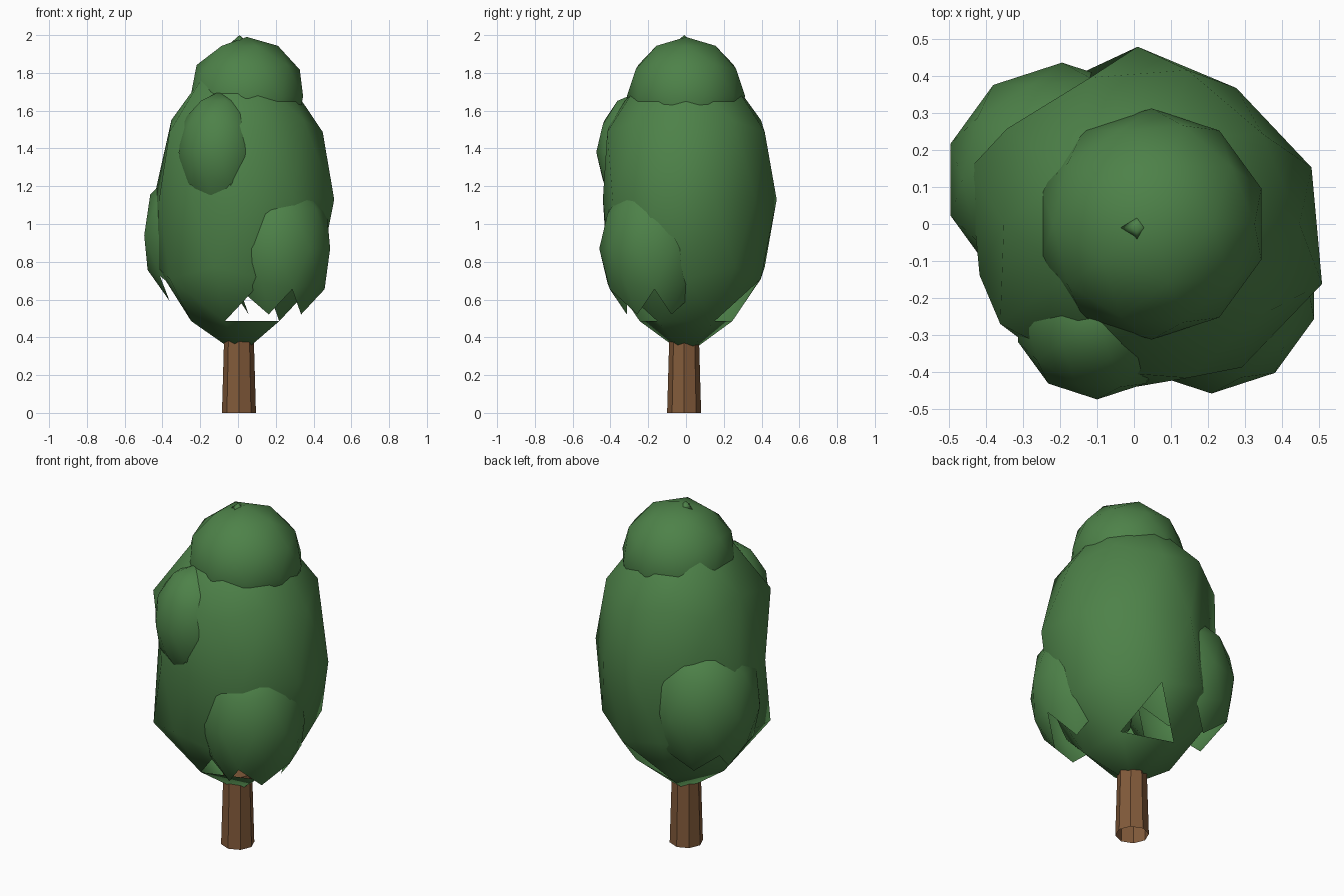
import bpy, bmesh, math
from mathutils import Vector

if "Cube" in bpy.data.objects:
    bpy.data.objects.remove(bpy.data.objects["Cube"])


def material(name, rgb):
    m = bpy.data.materials.new(name)
    m.diffuse_color = (*rgb, 1)
    m.use_nodes = True
    m.node_tree.nodes["Principled BSDF"].inputs["Base Color"].default_value = m.diffuse_color
    return m


LEAF = material("leaf green", (0.075, 0.222, 0.066))
BARK = material("bark brown", (0.225, 0.104, 0.043))


def finish(name, bm, mat, smooth):
    me = bpy.data.meshes.new(name)
    bm.to_mesh(me)
    bm.free()
    me.materials.append(mat)
    for p in me.polygons:
        p.use_smooth = smooth
    ob = bpy.data.objects.new(name, me)
    bpy.context.collection.objects.link(ob)
    return ob


def heading(co):
    return round(math.degrees(math.atan2(co.y, co.x))) % 360


def leaf_ball(name, centre, r, rz, cut=-2.0, gaps=(), reach=None):
    """Low-poly ball. Faces below local height cut are left open, gaps are
    headings of torn panels low down, reach maps headings to equator radii."""
    bm = bmesh.new()
    bmesh.ops.create_icosphere(bm, subdivisions=2, radius=1)
    torn = []
    for f in bm.faces:
        c = f.calc_center_median()
        low_panel = -0.8 < c.z < -0.65
        if c.z < cut or (low_panel and any(abs(heading(c) - g) < 4 for g in gaps)):
            torn.append(f)
    bmesh.ops.delete(bm, geom=torn, context='FACES')
    for v in bm.verts:
        x, y, z = v.co
        k = r
        if reach:
            if abs(z) < 0.05:                       # uneven widest ring
                k = reach.get(heading(v.co), r)
            elif 0.48 < z < 0.6 and x < -0.8:       # flattened upper left
                k = r * 0.87
            elif abs(z) < 0.6 and abs(heading(v.co) - 216) < 4:
                k = r * (1.05 if z > 0 else 1.1)    # fuller front left
            elif 0.8 < z < 0.9:                     # narrower shoulders
                k, z = r * 0.92, z - 0.03
            elif -0.9 < z < -0.8:                   # shallower underside
                z += 0.045
            elif z < -0.95:
                z *= 1.03
        v.co = Vector(centre) + Vector((x * k, y * k, z * rz))
    return finish(name, bm, LEAF, True)


# trunk: tapered, open underneath
bm = bmesh.new()
bmesh.ops.create_cone(bm, segments=8, radius1=0.09, radius2=0.078, depth=0.42, cap_ends=True)
bmesh.ops.delete(bm, geom=[f for f in bm.faces if f.normal.z < -0.9], context='FACES_ONLY')
for v in bm.verts:
    v.co += Vector((0.005, -0.01, 0.21))
finish("trunk", bm, BARK, False)

# main crown, uneven, with two torn panels
leaf_ball("main_crown", (0.01, 0, 1.13), 0.49, 0.8, gaps=(72, 288),
          reach={18: 0.495, 54: 0.455, 90: 0.48, 126: 0.40, 162: 0.48,
                 198: 0.45, 234: 0.44, 270: 0.44, 306: 0.48, 342: 0.525})

# rounded top
leaf_ball("top_crown", (0.047, 0, 1.677), 0.313, 0.313, cut=-0.7)

# side clumps
leaf_ball("front_upper_clump", (-0.1, -0.25, 1.38), 0.225, 0.32, cut=-0.7)
leaf_ball("front_right_clump", (0.21, -0.167, 0.87), 0.292, 0.41, cut=-0.7)
leaf_ball("back_left_clump", (-0.195, 0.12, 0.94), 0.317, 0.41, cut=-0.7)

# tiny tip
bm = bmesh.new()
bmesh.ops.create_cone(bm, segments=4, radius1=0.045, radius2=0, depth=0.04, cap_ends=True)
for v in bm.verts:
    v.co += Vector((0.008, -0.01, 1.98))
finish("tip", bm, LEAF, True)
